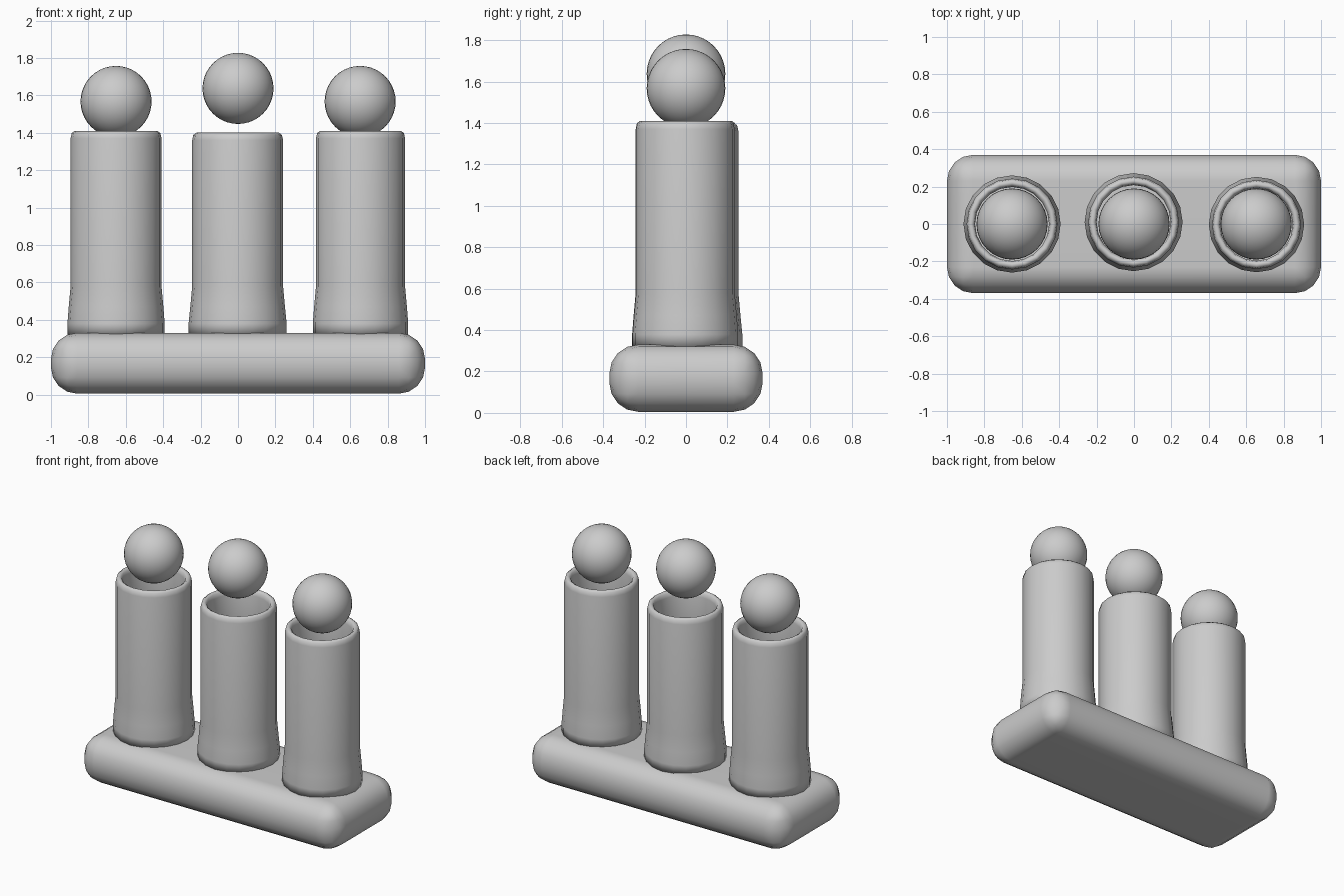
import bpy, bmesh, math
from mathutils import Matrix, Vector

if "Cube" in bpy.data.objects:
    bpy.data.objects.remove(bpy.data.objects["Cube"])

# Single plain grey material
grey = bpy.data.materials.new("light_grey")
grey.use_nodes = True
COLOR = (0.6, 0.6, 0.6, 1)
grey.diffuse_color = COLOR
grey.node_tree.nodes["Principled BSDF"].inputs["Base Color"].default_value = COLOR


def finish(bm, name):
    bmesh.ops.recalc_face_normals(bm, faces=bm.faces)
    mesh = bpy.data.meshes.new(name)
    for f in bm.faces:
        f.smooth = True
    bm.to_mesh(mesh)
    bm.free()
    mesh.materials.append(grey)
    obj = bpy.data.objects.new(name, mesh)
    bpy.context.collection.objects.link(obj)
    return obj


# Rounded slab that carries the tubes
bm = bmesh.new()
bmesh.ops.create_cube(bm, size=1)
bmesh.ops.scale(bm, vec=(2, 0.74, 0.325), verts=bm.verts)
bmesh.ops.translate(bm, vec=(0, 0, 0.1675), verts=bm.verts)
bmesh.ops.bevel(bm, geom=bm.edges[:], offset=0.14, segments=4, profile=0.5,
                affect='EDGES', clamp_overlap=True)
base = finish(bm, "base")
base.modifiers.new("normals", 'WEIGHTED_NORMAL').keep_sharp = True


def tube(name, x, y, r, flare, top):
    """Open hollow tube with a flared foot and a rounded lip."""
    inner = r - 0.045
    profile = [(inner, 0.32), (flare, 0.32), (flare, 0.38), (r + 0.01, 0.47),
               (r, 0.58), (r, top - 0.04), (r - 0.006, top - 0.012),
               (r - 0.022, top), (inner + 0.006, top - 0.012),
               (inner, top - 0.04)]
    bm = bmesh.new()
    verts = [bm.verts.new((x + pr, y, z)) for pr, z in profile]
    edges = [bm.edges.new((a, b)) for a, b in zip(verts, verts[1:] + verts[:1])]
    bmesh.ops.spin(bm, geom=verts + edges, cent=(x, y, 0), axis=(0, 0, 1),
                   angle=math.tau, steps=20, use_merge=True)
    bmesh.ops.remove_doubles(bm, verts=bm.verts, dist=0.0005)
    finish(bm, name)


def ball(name, x, z):
    bm = bmesh.new()
    bmesh.ops.create_uvsphere(bm, u_segments=32, v_segments=20, radius=0.19,
                              matrix=Matrix.Translation(Vector((x, 0, z))))
    finish(bm, name)


# Three tubes, each with a ball above its mouth
tube("right_tube", -0.652, 0, 0.243, 0.26, 1.41)
tube("middle_tube", -0.002, 0.01, 0.243, 0.262, 1.4)
tube("left_tube", 0.655, -0.003, 0.238, 0.255, 1.41)
ball("right_ball", -0.652, 1.567)
ball("middle_ball", 0, 1.637)
ball("left_ball", 0.653, 1.567)
